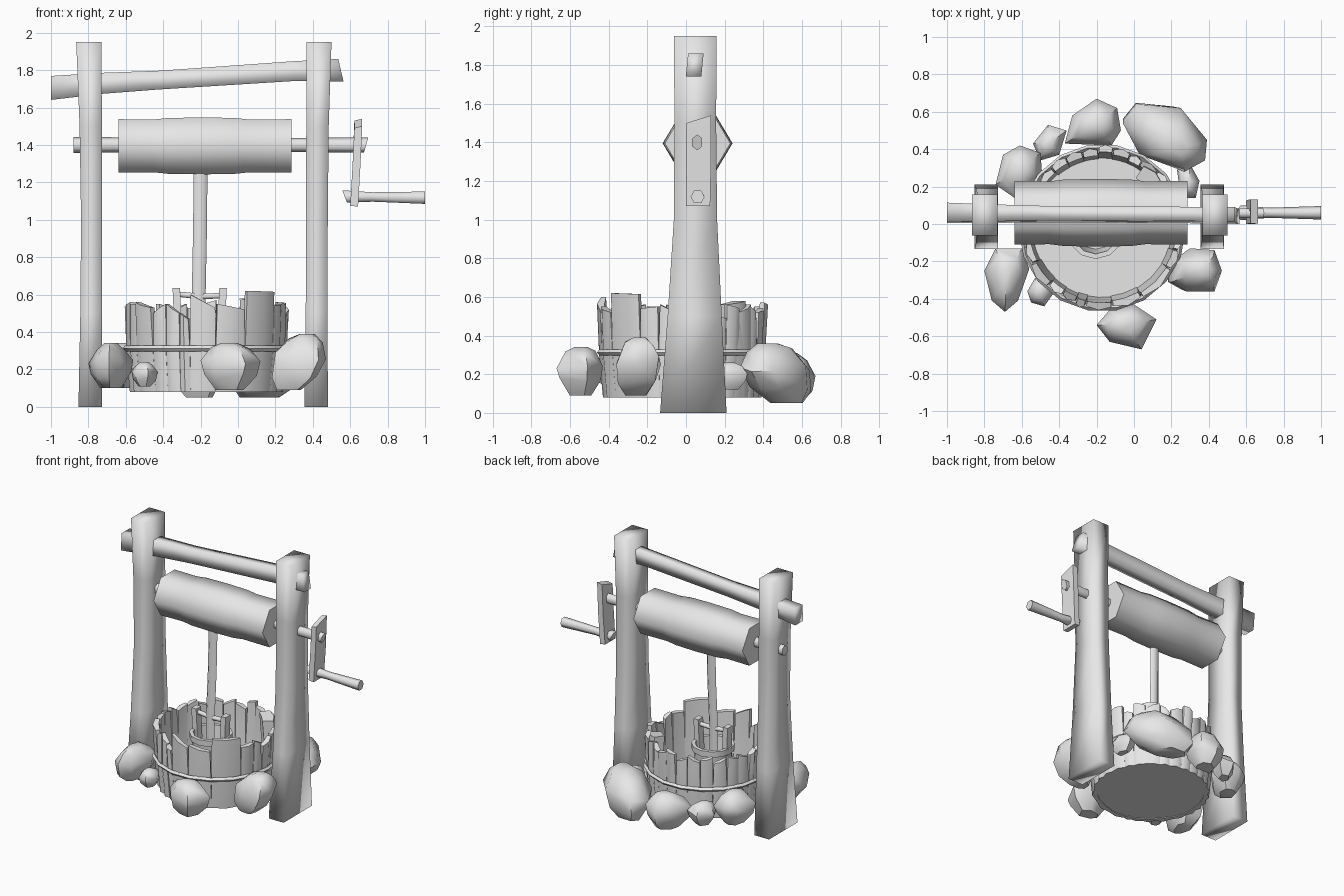
import bpy, bmesh, math, random

random.seed(4)
cube = bpy.data.objects.get("Cube")
if cube:
    bpy.data.objects.remove(cube)

grey = bpy.data.materials.new("plain_grey")
grey.use_nodes = True
grey.diffuse_color = (0.8, 0.8, 0.8, 1)
grey.node_tree.nodes["Principled BSDF"].inputs["Base Color"].default_value = (0.8, 0.8, 0.8, 1)


def finish(name, bm, angle):
    bmesh.ops.recalc_face_normals(bm, faces=bm.faces)
    mesh = bpy.data.meshes.new(name)
    bm.to_mesh(mesh)
    bm.free()
    mesh.materials.append(grey)
    obj = bpy.data.objects.new(name, mesh)
    bpy.context.collection.objects.link(obj)
    bpy.ops.object.select_all(action='DESELECT')
    obj.select_set(True)
    bpy.context.view_layer.objects.active = obj
    bpy.ops.object.shade_smooth_by_angle(angle=math.radians(angle))


def skin(bm, rings, closed=False):
    """Bridge a list of point rings; cap the ends unless they form a loop."""
    loops = [[bm.verts.new(p) for p in r] for r in rings]
    pairs = list(zip(loops, loops[1:]))
    if closed:
        pairs.append((loops[-1], loops[0]))
    else:
        bm.faces.new(loops[0])
        bm.faces.new(loops[-1])
    for a, b in pairs:
        for i in range(len(a)):
            j = (i + 1) % len(a)
            bm.faces.new((a[i], a[j], b[j], b[i]))


def loft(name, rings, angle=75):
    bm = bmesh.new()
    skin(bm, rings)
    finish(name, bm, angle)


def ring_x(x, y, z, ry, rz, phase=0.0, skew=0.0):
    """Hexagon across the x axis; skew slants the end cut."""
    angles = [phase + math.tau * i / 6 for i in range(6)]
    return [(x + skew * math.sin(a), y + ry * math.cos(a), z + rz * math.sin(a)) for a in angles]


def ring_z(x, y, z, rx, ry, n):
    return [(x + rx * math.cos(math.tau * i / n), y + ry * math.sin(math.tau * i / n), z)
            for i in range(n)]


# Posts: softly shaded slabs, deeper in y towards the foot
BOX = [(1, 1), (-1, 1), (-1, -1), (1, -1)]


def post(name, profile):
    loft(name, [[(cx + hx * u, cy + hy * v, z) for u, v in BOX]
                for z, cx, hx, cy, hy in profile], 100)


post("right_post", [(0, -.79, .063, .038, .172), (.5, -.785, .058, .045, .140),
                    (1.0, -.783, .056, .049, .112), (1.5, -.787, .06, .048, .108),
                    (1.95, -.798, .067, .048, .110)])
post("left_post", [(0, .418, .063, .038, .172), (.5, .42, .058, .045, .140),
                   (1.0, .422, .058, .049, .112), (1.5, .425, .06, .048, .108),
                   (1.95, .433, .067, .048, .110)])

# Top beam: softly shaded bar, slightly tilted, with slanted ends
loft("top_beam", [[(x + skew * v, y + hy * u + .006 * v, z + hz * v) for u, v in BOX]
                  for x, y, z, hy, hz, skew in
                  [(-1.0, .06, 1.705, .048, .064, 0), (-.72, .055, 1.73, .043, .056, 0),
                   (-.42, .052, 1.747, .037, .05, 0), (.3, .048, 1.795, .038, .053, 0),
                   (.55, .045, 1.80, .04, .06, -.014)]], 100)

# Drum, axle and crank
loft("rope_drum", [ring_x(x, .06, 1.395, r, r * .97)
                   for x, r in [(-.64, .17), (-.45, .168), (-.37, .178), (-.18, .181),
                                (-.02, .178), (.06, .168), (.285, .17)]])
FLAT = math.pi / 6
loft("axle", [ring_x(-.88, .058, 1.4, .034, .042, FLAT),
              ring_x(.3, .058, 1.4, .03, .038, FLAT),
              ring_x(.685, .058, 1.4, .03, .041, FLAT, .012)])
loft("crank_arm", [[(.60, 0, 1.075), (.642, 0, 1.07), (.642, .125, 1.07), (.60, .125, 1.075)],
                   [(.613, .002, 1.3), (.655, .002, 1.3), (.655, .13, 1.3), (.613, .13, 1.3)],
                   [(.622, .002, 1.49), (.664, .002, 1.50), (.664, .13, 1.54), (.622, .13, 1.53)]],
     40)
loft("crank_handle", [ring_x(.57, .06, 1.125, .04, .038, 0, -.015),
                      ring_x(.72, .06, 1.122, .027, .029),
                      ring_x(1.0, .06, 1.118, .036, .038)])

# Rope: flat strap, bowed a little
loft("rope", [ring_z(x, y, z, .037, .02, 6)
              for x, y, z in [(-.21, -.035, .3), (-.21, -.035, .6),
                              (-.203, -.022, .95), (-.2, -.015, 1.3)]])

# Bucket: open tapered tub with rim, ears and a carrying bar
BX, BY = -.205, -.035
loft("bucket", [ring_z(BX, BY, z, r, r, 12) for z, r in
                [(.2, .115), (.43, .135), (.43, .15), (.475, .152), (.475, .125), (.22, .1)]], 40)
for side, name in ((-1, "right_bucket_ear"), (1, "left_bucket_ear")):
    x = BX + side * .122
    loft(name, [[(x + side * o + a * .02, BY + b * .03, z) for a, b in BOX]
                for z, o in ((.4, -.008), (.635, .003))], 40)
loft("bucket_bar", [ring_x(BX - .14, BY, .605, .016, .016),
                    ring_x(BX, BY, .59, .018, .018),
                    ring_x(BX + .14, BY, .595, .016, .016)])

# Well wall: staves of uneven width and height around a ring
WX, WY = -.17, -.02


def polar(a, r, z):
    a = math.radians(a)
    return (WX + r * math.cos(a), WY + r * math.sin(a), z)


def stave(bm, a0, a1, h0, h1, top_r, thick, pinch):
    """Curved plank; pinch narrows its top, so gaps open upwards."""
    rows = []
    for r, k0, k1, g in ((.4, .08, .08, 0), (.42, .3, .3, .1), (top_r, h0, h1, pinch)):
        b0, b1, mid, km = a0 + g, a1 - g, (a0 + a1) / 2, (k0 + k1) / 2
        rows.append([polar(b0, r - thick, k0), polar(b0, r - .004, k0), polar(mid, r + .01, km),
                     polar(b1, r - .004, k1), polar(b1, r - thick, k1), polar(mid, r - thick, km)])
    skin(bm, rows)


# (width in degrees, height at start, height at end), from -x round the front
STAVES = [(14, .53, .56), (15, .55, .55), (20, .56, .53), (12, .50, .55), (11, .55, .50),
          (8, .50, .47), (19, .60, .53), (23, .55, .52), (29, .62, .615), (14, .54, .55),
          (11, .56, .53), (14, .50, .54), (15, .55, .56), (10, .50, .49), (12, .56, .54),
          (14, .52, .56), (10, .55, .50), (13, .52, .54), (11, .57, .55), (12, .50, .53),
          (13, .55, .51), (12, .53, .55), (14, .50, .53), (12, .55, .52), (12, .54, .51),
          (10, .52, .55)]
scale = 360 / sum(s[0] for s in STAVES)
bm = bmesh.new()
angle = 178
for w, h0, h1 in STAVES:
    w *= scale
    stave(bm, angle, angle + w, h0, h1, .425 + random.uniform(-.01, .01),
          random.uniform(.028, .036), random.uniform(.2, 1.2))
    angle += w
finish("well_staves", bm, 50)

# Loose stave leaning inwards at the back
bm = bmesh.new()
stave(bm, 36, 56, .56, .58, .40, .08, 0)
finish("leaning_stave", bm, 40)

# Hoop around the staves and the floor of the well
bm = bmesh.new()
skin(bm, [[polar(a, .434 + .014 * math.cos(t), .313 + .016 * math.sin(t))
           for t in (0, math.pi / 2, math.pi, -math.pi / 2)] for a in range(0, 360, 20)], True)
finish("hoop", bm, 75)
loft("well_floor", [ring_z(WX, WY, z, .38, .38, 24) for z in (.085, .1)])


# Stones: a plan outline shrunk towards an uneven bottom and top
def stone(name, z0, z1, outline, lean=(0, 0)):
    cx = sum(p[0] for p in outline) / len(outline)
    cy = sum(p[1] for p in outline) / len(outline)
    rings = []
    for t, s, wob in ((0, .48, 0), (.28, .9, .08), (.6, 1, .08), (.88, .68, .05), (1, .3, 0)):
        ring = []
        for x, y in outline:
            k = s * random.uniform(.94, 1.0) if s < 1 else 1
            h = z0 + (z1 - z0) * (t + random.uniform(-wob, wob))
            ring.append((cx + (x - cx) * k + lean[0] * (t - .6),
                         cy + (y - cy) * k + lean[1] * (t - .6), h))
        rings.append(ring)
    loft(name, rings, 48)


stone("back_left_stone", .05, .36, [(-.06, .54), (.02, .64), (.25, .62), (.39, .45),
                                    (.38, .34), (.27, .28), (.03, .37)], (.1, -.1))
stone("back_stone", .05, .31, [(-.37, .43), (-.33, .58), (-.2, .67), (-.09, .62),
                               (-.07, .5), (-.12, .42)])
stone("small_back_stone", .10, .27, [(-.54, .43), (-.46, .53), (-.36, .5), (-.4, .37),
                                     (-.5, .34)])
stone("back_right_stone", .10, .34, [(-.74, .21), (-.70, .37), (-.61, .42), (-.5, .38),
                                     (-.49, .25), (-.61, .12)])
stone("front_right_stone", .10, .34, [(-.8, -.25), (-.74, -.13), (-.6, -.13), (-.56, -.24),
                                      (-.62, -.41), (-.69, -.47), (-.76, -.41)])
stone("small_front_stone", .11, .24, [(-.57, -.36), (-.53, -.29), (-.45, -.29), (-.43, -.37),
                                      (-.48, -.44), (-.55, -.42)])
stone("front_stone", .09, .34, [(-.2, -.54), (-.13, -.46), (0, -.43), (.12, -.51),
                                (.04, -.67), (-.13, -.63)])
stone("front_left_stone", .09, .39, [(.2, -.2), (.3, -.13), (.43, -.14), (.47, -.25),
                                     (.43, -.36), (.28, -.36), (.2, -.31)], (.1, .02))
stone("small_left_stone", .12, .26, [(.23, .29), (.3, .32), (.35, .23), (.33, .14), (.25, .14)])
